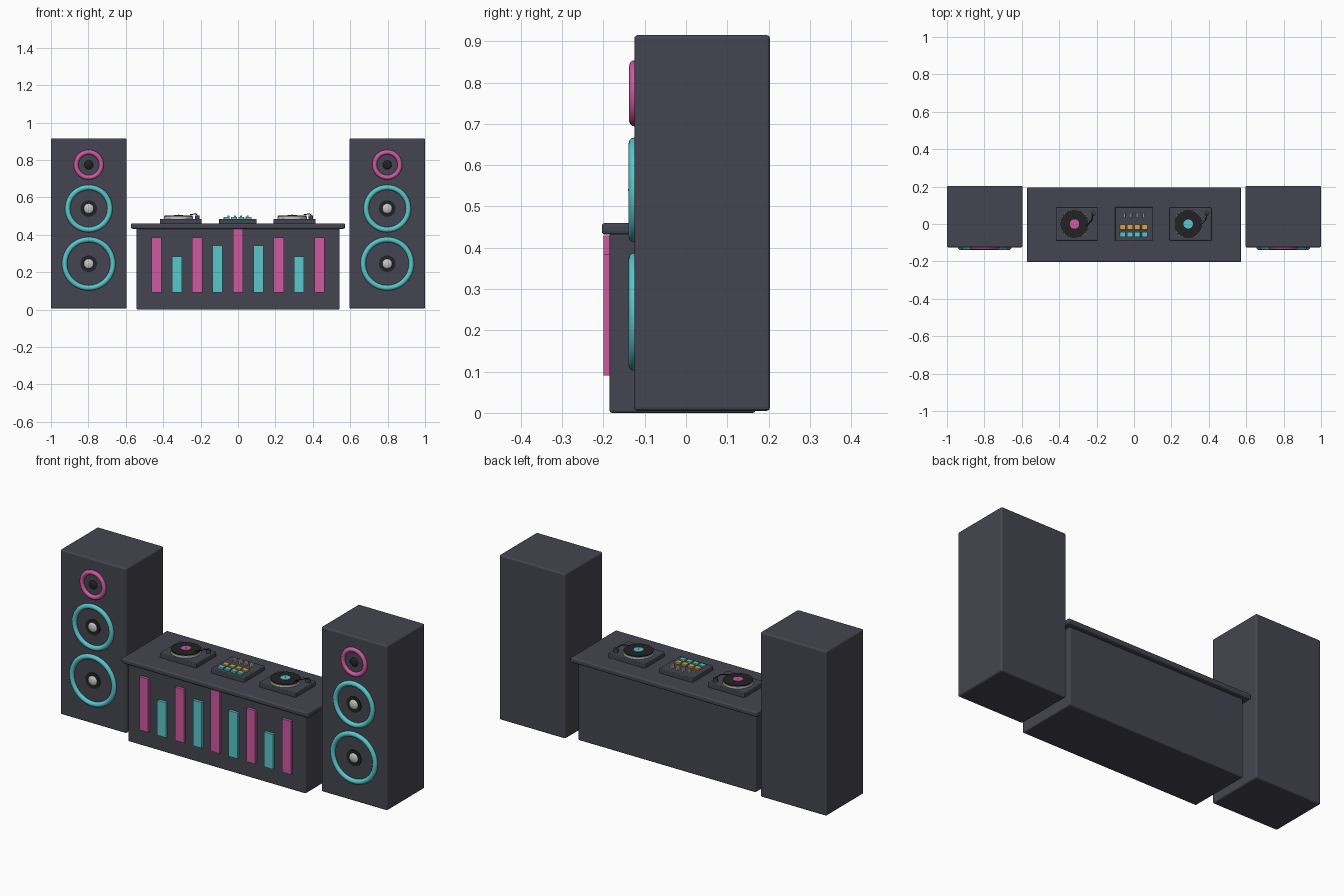
import bpy
import math
from mathutils import Vector

default = bpy.data.objects.get("Cube")
if default:
    bpy.data.objects.remove(default)


def material(name, rgb):
    m = bpy.data.materials.new(name)
    m.use_nodes = True
    m.diffuse_color = (*rgb, 1)
    bsdf = next(n for n in m.node_tree.nodes if n.type == 'BSDF_PRINCIPLED')
    bsdf.inputs["Base Color"].default_value = (*rgb, 1)
    return m


CHARCOAL = material("charcoal", (0.06, 0.06, 0.082))
BLACK = material("black", (0.016, 0.016, 0.018))
SILVER = material("silver", (0.55, 0.55, 0.55))
PINK = material("pink", (0.62, 0.10, 0.35))
CYAN = material("cyan", (0.10, 0.57, 0.60))
AMBER = material("amber", (0.68, 0.38, 0.06))


def finish(name, mat, smooth=True):
    ob = bpy.context.object
    ob.name = name
    ob.data.materials.append(mat)
    if smooth:
        bpy.ops.object.shade_smooth_by_angle(angle=math.radians(40))
    return ob


def box(name, low, high, mat, bevel=0.0):
    """Box between two corners, with optionally rounded edges."""
    low, high = Vector(low), Vector(high)
    bpy.ops.mesh.primitive_cube_add(size=1, location=(low + high) / 2)
    bpy.context.object.scale = high - low
    bpy.ops.object.transform_apply(location=False, rotation=False, scale=True)
    ob = finish(name, mat, smooth=False)
    if bevel:
        mod = ob.modifiers.new("rounded_edges", 'BEVEL')
        mod.width, mod.segments = bevel, 3
    return ob


def disc(name, centre, radius, depth, mat, facing_front=False):
    turn = (math.pi / 2, 0, 0) if facing_front else (0, 0, 0)
    bpy.ops.mesh.primitive_cylinder_add(vertices=48, radius=radius, depth=depth,
                                        location=centre, rotation=turn)
    return finish(name, mat)


def dome(name, centre, radius, height, mat):
    bpy.ops.mesh.primitive_uv_sphere_add(segments=24, ring_count=12, radius=radius,
                                         location=centre, rotation=(math.pi / 2, 0, 0))
    bpy.context.object.scale.z = height / radius
    return finish(name, mat)


def ring(name, centre, outer, tube, mat):
    bpy.ops.mesh.primitive_torus_add(major_radius=outer - tube, minor_radius=tube,
                                     major_segments=64, minor_segments=12,
                                     location=centre, rotation=(math.pi / 2, 0, 0))
    return finish(name, mat)


def rod(name, points, radius, mat):
    curve = bpy.data.curves.new(name, 'CURVE')
    curve.dimensions = '3D'
    curve.bevel_depth, curve.bevel_resolution = radius, 2
    curve.use_fill_caps = True
    spline = curve.splines.new('POLY')
    spline.points.add(len(points) - 1)
    for p, co in zip(spline.points, points):
        p.co = (*co, 1)
    curve.materials.append(mat)
    bpy.context.collection.objects.link(bpy.data.objects.new(name, curve))


# Speaker towers with three drivers each
FACE = -0.125
for side, sx in (("right", -1), ("left", 1)):
    x = sx * 0.798
    box(side + "_speaker_cabinet", (x - 0.202, FACE, 0.005), (x + 0.202, 0.203, 0.915),
        CHARCOAL, 0.008)
    for part, z, outer, tube, mat in (("tweeter", 0.774, 0.080, 0.0125, PINK),
                                      ("midrange", 0.54, 0.127, 0.014, CYAN),
                                      ("woofer", 0.245, 0.143, 0.014, CYAN)):
        name = side + "_" + part
        ring(name + "_ring", (x, FACE, z), outer, tube, mat)
        if part == "tweeter":
            dome(name + "_dome", (x, FACE, z), 0.024, 0.012, BLACK)
        else:
            disc(name + "_cone", (x, FACE, z), 0.044, 0.008, BLACK, True)
            dome(name + "_cap", (x, FACE - 0.003, z), 0.027, 0.012, SILVER)

# Booth table
box("booth_body", (-0.543, -0.185, 0), (0.543, 0.168, 0.436), CHARCOAL, 0.006)
box("booth_top", (-0.572, -0.204, 0.432), (0.572, 0.196, 0.46), CHARCOAL, 0.008)

# Equaliser bars on the booth front, symmetric about the centre
TOPS = (0.43, 0.343, 0.385, 0.283, 0.385)
for i in range(-4, 5):
    x = i * 0.109
    box(f"equaliser_bar_{i + 5}", (x - 0.027, -0.2, 0.09), (x + 0.027, -0.18, TOPS[abs(i)]),
        CYAN if i % 2 else PINK)

# Turntables
for side, cx, label in (("right", -0.306, PINK), ("left", 0.302, CYAN)):
    name = side + "_turntable"
    px = cx - 0.012
    box(name + "_deck", (cx - 0.112, -0.088, 0.458), (cx + 0.112, 0.088, 0.485),
        CHARCOAL, 0.004)
    disc(name + "_platter", (px, 0, 0.49), 0.078, 0.014, SILVER)
    disc(name + "_record", (px, 0, 0.4975), 0.075, 0.009, BLACK)
    disc(name + "_label", (px, 0, 0.5025), 0.025, 0.004, label)
    disc(name + "_spindle", (px, 0, 0.505), 0.003, 0.006, SILVER)
    disc(name + "_arm_base", (cx + 0.088, 0.055, 0.494), 0.012, 0.02, CHARCOAL)
    rod(name + "_tonearm", [(cx + 0.088, 0.055, 0.506), (cx + 0.08, 0.02, 0.512),
                            (cx + 0.05, -0.01, 0.507)], 0.0025, BLACK)

# Mixer with faders and pads
box("mixer_body", (-0.102, -0.092, 0.458), (0.1, 0.09, 0.485), CHARCOAL, 0.004)
for i in range(4):
    step = i - 1.5
    px, kx = step * 0.039 - 0.002, step * 0.034
    for row, y, mat in (("amber", -0.017, AMBER), ("cyan", -0.056, CYAN)):
        box(f"{row}_pad_{i + 1}", (px - 0.016, y - 0.014, 0.482),
            (px + 0.016, y + 0.014, 0.495), mat, 0.002)
    box(f"mixer_fader_{i + 1}", (kx - 0.005, 0.034, 0.482), (kx + 0.005, 0.06, 0.502),
        SILVER, 0.002)
